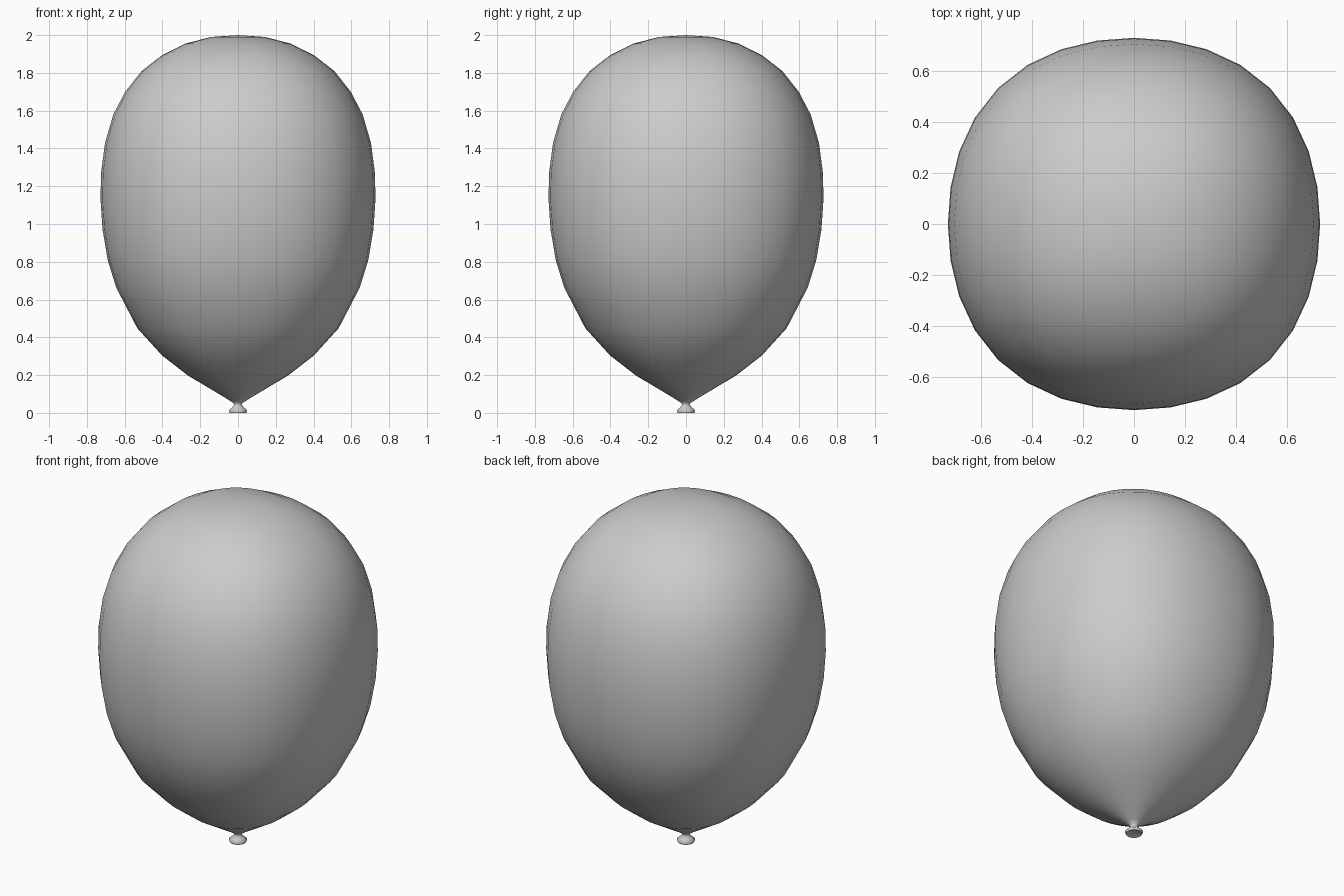
import bpy, bmesh
from math import sin, cos, tau

if "Cube" in bpy.data.objects:
    bpy.data.objects.remove(bpy.data.objects["Cube"])

SIDES = 32


def lathe(name, profile, squareness, sharp=80):
    """Spin (radius, z) points round z; squareness pushes the diagonals out a little."""
    bm = bmesh.new()
    rings = []
    for r, z in profile:
        if r == 0:
            rings.append([bm.verts.new((0, 0, z))] * SIDES)
            continue
        ring = []
        for i in range(SIDES):
            a = tau * i / SIDES
            k = r * (1 + squareness(z) * (1 - cos(4 * a)) / 2)
            ring.append(bm.verts.new((k * cos(a), k * sin(a), z)))
        rings.append(ring)
    for low, high in zip(rings, rings[1:]):
        for i in range(SIDES):
            j = (i + 1) % SIDES
            corners = [low[i], low[j], high[j], high[i]]
            bm.faces.new(list(dict.fromkeys(corners)))
    bmesh.ops.recalc_face_normals(bm, faces=bm.faces)
    mesh = bpy.data.meshes.new(name)
    bm.to_mesh(mesh)
    bm.free()
    obj = bpy.data.objects.new(name, mesh)
    bpy.context.collection.objects.link(obj)
    bpy.ops.object.select_all(action='DESELECT')
    obj.select_set(True)
    bpy.context.view_layer.objects.active = obj
    bpy.ops.object.shade_smooth_by_angle(angle=sharp * tau / 360)
    return obj


# Balloon: tied neck flare at the bottom, pinch, then the inflated body
balloon = [
    (0, 0.008), (0.03, 0.006), (0.044, 0), (0.049, 0.013), (0.034, 0.026),
    (0.021, 0.04), (0.022, 0.05), (0.045, 0.066), (0.106, 0.103),
    (0.265, 0.198), (0.402, 0.304), (0.533, 0.448), (0.645, 0.664),
    (0.69, 0.81), (0.717, 0.97), (0.728, 1.13), (0.725, 1.27),
    (0.704, 1.43), (0.66, 1.58), (0.597, 1.70), (0.51, 1.81),
    (0.403, 1.893), (0.28, 1.955), (0.143, 1.99), (0, 2.0),
]
lathe("balloon", balloon, lambda z: 0.033 * min(1, max(0, (z - 0.05) / 0.4)))
